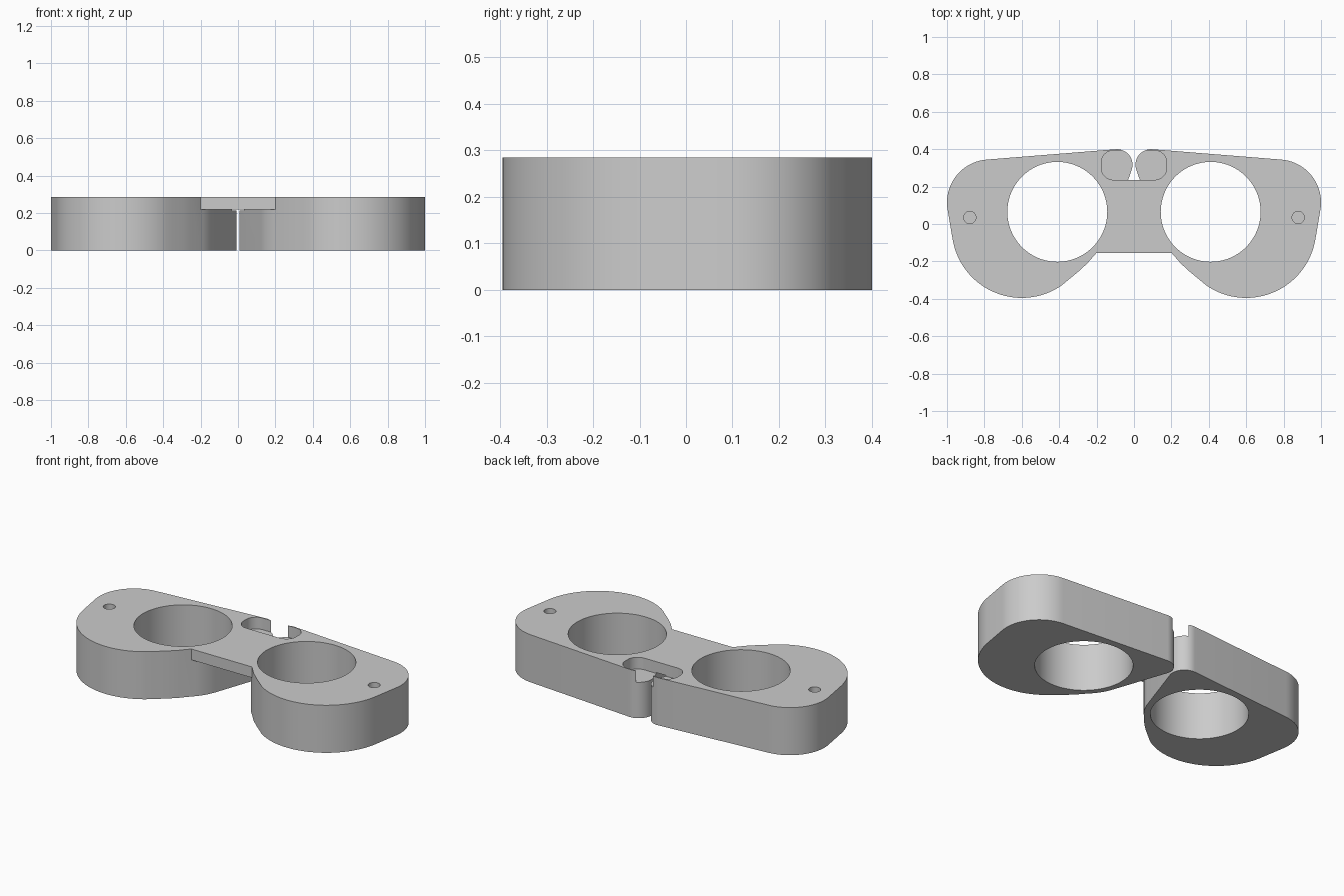
import bpy
import bmesh
from math import sin, cos, pi, radians

if "Cube" in bpy.data.objects:
    bpy.data.objects.remove(bpy.data.objects["Cube"], do_unlink=True)

HEIGHT = 0.285
BRIDGE_Z = 0.22
EYE = (0.41, 0.065)

grey = bpy.data.materials.new("plain_grey")
grey.use_nodes = True
colour = (0.6, 0.6, 0.6, 1)
grey.diffuse_color = colour
grey.node_tree.nodes["Principled BSDF"].inputs["Base Color"].default_value = colour


def arc(cx, cy, r, start, end, steps=24):
    angles = [radians(start + (end - start) * i / steps) for i in range(steps + 1)]
    return [(cx + r * cos(a), cy + r * sin(a)) for a in angles]


def circle(cx, cy, r, sides):
    return [(cx + r * cos(2 * pi * i / sides), cy + r * sin(2 * pi * i / sides))
            for i in range(sides)]


def rounded_box(x0, x1, y0, y1, r):
    return (arc(x1 - r, y1 - r, r, 90, 0, 10) + arc(x1 - r, y0 + r, r, 0, -90, 10)
            + arc(x0 + r, y0 + r, r, -90, -180, 10) + arc(x0 + r, y1 - r, r, 180, 90, 10))


def prism(name, outline, z0, z1):
    """Extrude a flat outline from z0 to z1."""
    bm = bmesh.new()
    base = bm.faces.new([bm.verts.new((x, y, z0)) for x, y in outline])
    ext = bmesh.ops.extrude_face_region(bm, geom=[base])
    tops = [v for v in ext["geom"] if isinstance(v, bmesh.types.BMVert)]
    bmesh.ops.translate(bm, verts=tops, vec=(0, 0, z1 - z0))
    bmesh.ops.recalc_face_normals(bm, faces=bm.faces)
    mesh = bpy.data.meshes.new(name)
    bm.to_mesh(mesh)
    bm.free()
    mesh.materials.append(grey)
    obj = bpy.data.objects.new(name, mesh)
    bpy.context.collection.objects.link(obj)
    return obj


def combine(target, tool, operation):
    """Apply a boolean and discard the tool."""
    tool.hide_render = True
    mod = target.modifiers.new("combine", "BOOLEAN")
    mod.operation = operation
    mod.solver = "EXACT"
    mod.object = tool
    bpy.context.view_layer.objects.active = target
    bpy.ops.object.modifier_apply(modifier=mod.name)
    bpy.data.objects.remove(tool, do_unlink=True)


# Lobe outline: rounded tip, outer shoulder, lower bulge, thin wall at the eye hole
lobe = (arc(0.091, 0.317, 0.083, 199, 86)
        + arc(0.77, 0.115, 0.23, 85, -10)
        + arc(0.6, -0.02, 0.375, -10, -125, 36)
        + [(0.35, -0.298), (0.3, -0.257), (0.25, -0.211)]
        + arc(*EYE, 0.303, 226, 199, 8))

# Bridge plate joins both lobes near the top
body = prism("goggle_frame", [(-0.2, -0.155), (0.2, -0.155), (0.2, 0.25), (-0.2, 0.25)],
             BRIDGE_Z, HEIGHT)
for side in (-1, 1):
    combine(body, prism("lobe", [(side * x, y) for x, y in lobe], 0, HEIGHT), "UNION")

# Eye holes go right through, pin holes are blind
for side in (-1, 1):
    combine(body, prism("eye_cutter", circle(side * EYE[0], EYE[1], 0.267, 96), -0.1, 0.5),
            "DIFFERENCE")
    combine(body, prism("pin_cutter", circle(side * 0.878, 0.035, 0.033, 32), 0.2, 0.5),
            "DIFFERENCE")

# Shallow rounded pocket across both tips
combine(body, prism("pocket_cutter", rounded_box(-0.175, 0.175, 0.236, 0.393, 0.065),
                    0.215, 0.5), "DIFFERENCE")

body.data.materials.clear()
body.data.materials.append(grey)
for poly in body.data.polygons:
    poly.material_index = 0

bpy.ops.object.select_all(action="DESELECT")
body.select_set(True)
bpy.context.view_layer.objects.active = body
bpy.ops.object.shade_smooth_by_angle(angle=radians(30))
